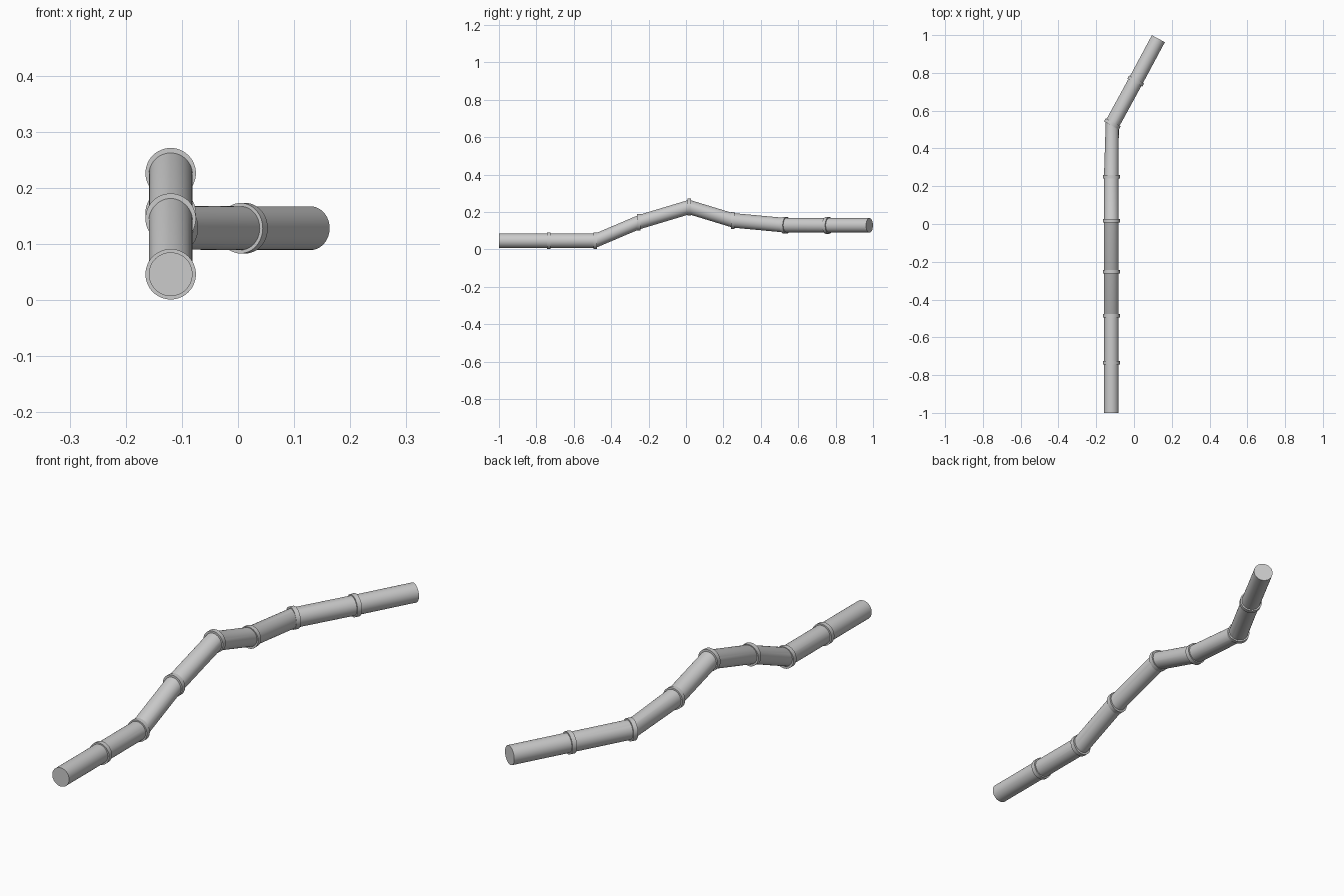
import bpy, bmesh
from math import sin, cos, pi, radians

if "Cube" in bpy.data.objects:
    bpy.data.objects.remove(bpy.data.objects["Cube"])

SIDES = 48
PIPE_R, COLLAR_R, COLLAR_LEN = 0.039, 0.045, 0.019
YAW = radians(28.3)

# Joint centres along the pipe and the heading of each joint
path = [((-0.12, -1.0, 0.046), 0), ((-0.12, -0.735, 0.046), 0),
        ((-0.12, -0.485, 0.046), 0), ((-0.12, -0.252, 0.145), 0),
        ((-0.12, 0.017, 0.226), 0), ((-0.12, 0.25, 0.155), 0),
        ((-0.115, 0.53, 0.129), YAW), ((0.009, 0.757, 0.128), YAW),
        ((0.129, 0.981, 0.128), YAW)]


def ring(bm, c, yaw, r, along=0.0):
    """Upright circle of vertices facing the heading."""
    cx, cy = c[0] + along * sin(yaw), c[1] + along * cos(yaw)
    return [bm.verts.new((cx + r * cos(a) * cos(yaw), cy - r * cos(a) * sin(yaw),
                          c[2] + r * sin(a)))
            for a in (2 * pi * i / SIDES for i in range(SIDES))]


def bridge(bm, a, b):
    for i in range(SIDES):
        j = (i + 1) % SIDES
        bm.faces.new((a[i], a[j], b[j], b[i]))


def finish(bm, name):
    bmesh.ops.recalc_face_normals(bm, faces=bm.faces)
    me = bpy.data.meshes.new(name)
    bm.to_mesh(me)
    bm.free()
    ob = bpy.data.objects.new(name, me)
    bpy.context.collection.objects.link(ob)
    bpy.ops.object.select_all(action='DESELECT')
    ob.select_set(True)
    bpy.context.view_layer.objects.active = ob
    bpy.ops.object.shade_smooth_by_angle(angle=radians(12))


# Bent pipe with capped ends
bm = bmesh.new()
rings = [ring(bm, c, yaw, PIPE_R) for c, yaw in path]
for a, b in zip(rings, rings[1:]):
    bridge(bm, a, b)
bm.faces.new(rings[0])
bm.faces.new(rings[-1])
finish(bm, "pipe")

# Raised collar at every inner joint
for n, (c, yaw) in enumerate(path[1:-1], 1):
    bm = bmesh.new()
    h = COLLAR_LEN / 2
    loops = [ring(bm, c, yaw, r, d) for r, d in
             ((PIPE_R - 0.003, -h), (COLLAR_R, -h), (COLLAR_R, h), (PIPE_R - 0.003, h))]
    for a, b in zip(loops, loops[1:] + loops[:1]):
        bridge(bm, a, b)
    finish(bm, f"joint_collar_{n}")
